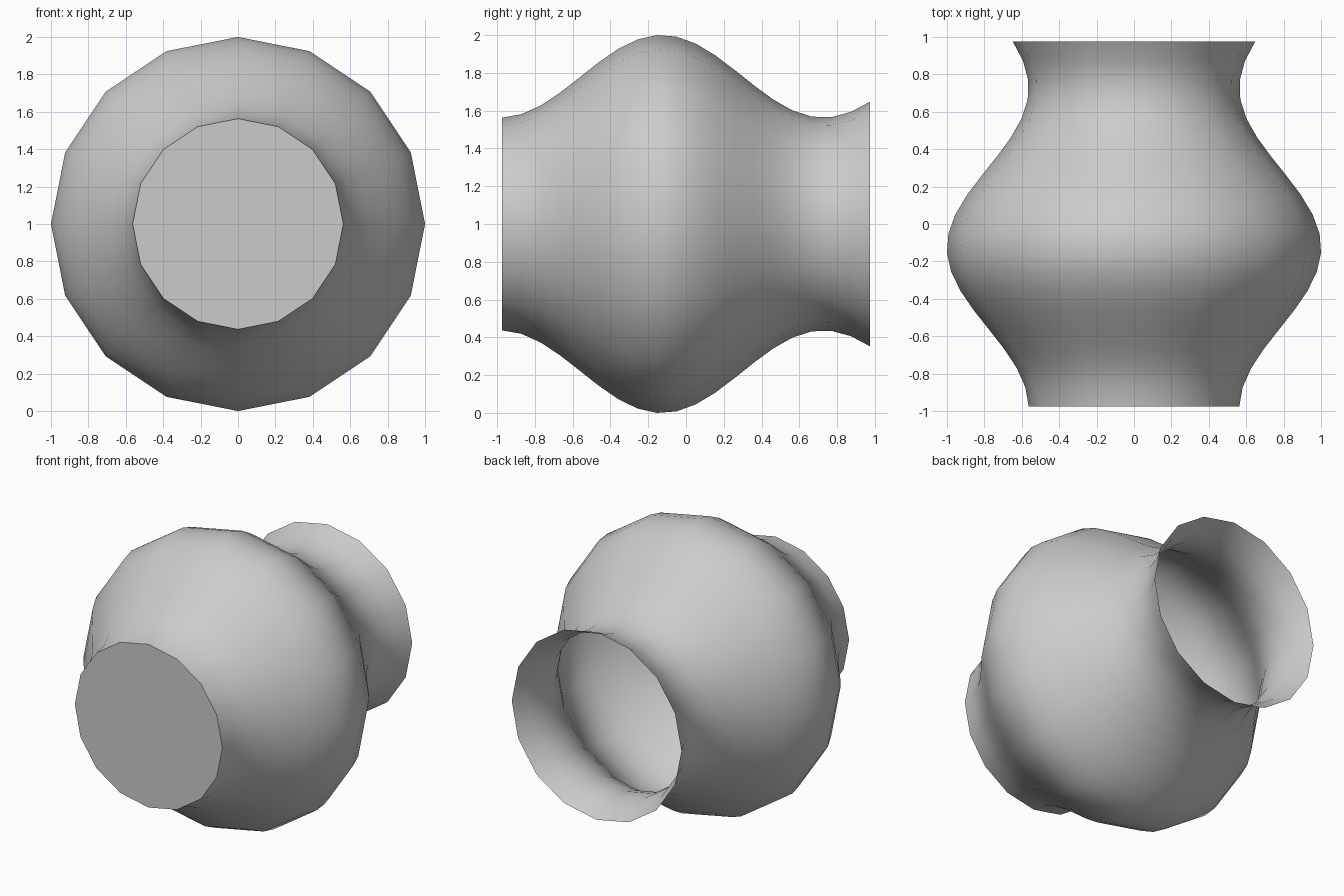
import bpy
import bmesh
from math import cos, pi, radians
from mathutils import Vector

default = bpy.data.objects.get("Cube")
if default:
    bpy.data.objects.remove(default, do_unlink=True)

SIDES = 16
RINGS = 20
HALF_LENGTH = 0.975
CENTRE = Vector((0, 0, 1))


def radius(i):
    """Wavy profile of the vase, ring by ring from base to mouth."""
    return 0.782 + 0.219 * cos(0.377 * (i - 8.25))


# Plain grey clay
grey = bpy.data.materials.new("grey")
grey.use_nodes = True
colour = (0.6, 0.6, 0.6, 1)
grey.diffuse_color = colour
grey.node_tree.nodes["Principled BSDF"].inputs["Base Color"].default_value = colour

# Profile line turned around the lying axis
bm = bmesh.new()
step = 2 * HALF_LENGTH / (RINGS - 1)
profile = [bm.verts.new((radius(i), i * step - HALF_LENGTH, 1)) for i in range(RINGS)]
edges = [bm.edges.new(pair) for pair in zip(profile, profile[1:])]
bmesh.ops.spin(bm, geom=profile + edges, cent=CENTRE, axis=(0, 1, 0),
               angle=2 * pi, steps=SIDES, use_merge=True)
bmesh.ops.remove_doubles(bm, verts=bm.verts, dist=0.001)

# Flat base closes the front end; the mouth at the back stays open
base_rim = [e for e in bm.edges if e.is_boundary
            and all(v.co.y < 0 for v in e.verts)]
bmesh.ops.contextual_create(bm, geom=base_rim)
bmesh.ops.recalc_face_normals(bm, faces=bm.faces)

# Make sure the thin wall faces outward
base = min(bm.faces, key=lambda f: f.calc_center_median().y)
if base.normal.y > 0:
    bmesh.ops.reverse_faces(bm, faces=bm.faces)

mesh = bpy.data.meshes.new("vase")
bm.to_mesh(mesh)
bm.free()
mesh.materials.append(grey)
vase = bpy.data.objects.new("vase", mesh)
bpy.context.collection.objects.link(vase)

# Smooth wall with a crisp base edge
bpy.ops.object.select_all(action="DESELECT")
vase.select_set(True)
bpy.context.view_layer.objects.active = vase
bpy.ops.object.shade_smooth_by_angle(angle=radians(40))
